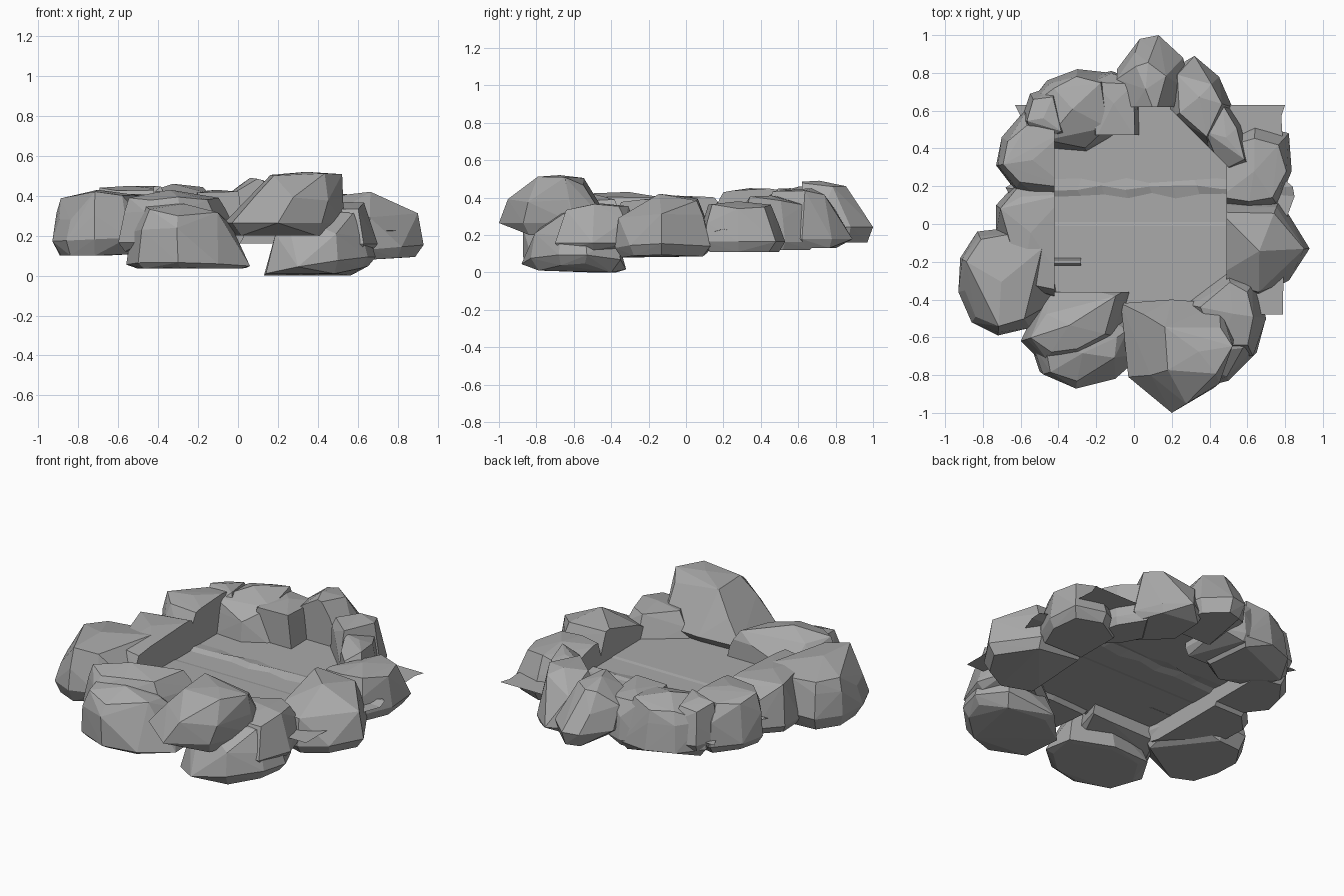
import bpy, bmesh, math, random
from mathutils import Vector

if "Cube" in bpy.data.objects:
    bpy.data.objects.remove(bpy.data.objects["Cube"])

stone = bpy.data.materials.new("stone_grey")
stone.diffuse_color = (0.4, 0.4, 0.4, 1)
stone.use_nodes = True
stone.node_tree.nodes["Principled BSDF"].inputs["Base Color"].default_value = stone.diffuse_color


def finish(bm, name):
    me = bpy.data.meshes.new(name)
    bm.to_mesh(me)
    bm.free()
    me.materials.append(stone)
    ob = bpy.data.objects.new(name, me)
    bpy.context.collection.objects.link(ob)
    return ob


def rock(name, z0, z1, outline, taper=0.62, tilt=(0, 0), wide=0.15, peak=(0, 0), seed=1, keep=None):
    """Faceted boulder: hull of shrinking rings over a footprint, cut flat on the pool side."""
    rnd = random.Random(seed)
    cx = sum(p[0] for p in outline) / len(outline)
    cy = sum(p[1] for p in outline) / len(outline)
    h = z1 - z0
    mid = (1 + taper) / 2 + 0.08
    bm = bmesh.new()
    for scale, t, jit, drop in ((0.88, 0, 0.08, 0.2), (1, wide, 0, 0), (mid, 0.68, 0.14, 0.3),
                                (taper + 0.08, 0.99, 0.18, 0.25)):
        for x, y in outline:
            if rnd.random() < drop:
                continue
            s = scale - rnd.random() * jit
            p = t if t > wide else 0
            px = cx + (x - cx) * s + peak[0] * p
            py = cy + (y - cy) * s + peak[1] * p
            z = z0 + h * (t - rnd.random() * jit) + (1 - t) * (tilt[0] * (x - cx) + tilt[1] * (y - cy))
            bm.verts.new((px, py, max(z, z0)))
    bm.verts.new((cx + peak[0], cy + peak[1], z1))
    res = bmesh.ops.convex_hull(bm, input=bm.verts[:])
    junk = {g for g in res["geom_interior"] + res["geom_unused"] if isinstance(g, bmesh.types.BMVert)}
    bmesh.ops.delete(bm, geom=[v for v in junk if v.is_valid], context="VERTS")
    if keep:  # flat face towards the pool
        (x, y), (nx, ny) = keep
        cut = bmesh.ops.bisect_plane(bm, geom=bm.verts[:] + bm.edges[:] + bm.faces[:],
                                     plane_co=Vector((x, y, 0)), plane_no=Vector((nx, ny, 0)), clear_outer=True)
        edges = [e for e in cut["geom_cut"] if isinstance(e, bmesh.types.BMEdge)]
        if edges:
            bmesh.ops.holes_fill(bm, edges=edges)
    bmesh.ops.recalc_face_normals(bm, faces=bm.faces[:])
    return finish(bm, name)


# pool walls: point and direction of the open water
LEFT, RIGHT = ((-0.42, 0), (1, 0)), ((0.49, 0), (-1, 0))
BACK, BACK_FAR = ((0, 0.47), (0, -1)), ((0, 0.62), (0, -1))
FRONT, DIAG = ((0, -0.36), (0, 1)), ((0.18, 0.62), (-1, -1))

# front boulders
rock("front_high_rock", 0.2, 0.52, [(-0.07, -0.42), (-0.03, -0.81), (0.2, -1.0), (0.42, -0.87),
     (0.53, -0.6), (0.45, -0.42), (0.2, -0.4)], 0.62, wide=0.2, peak=(0.1, -0.03), seed=3)
rock("front_right_low_rock", 0.0, 0.33, [(0.13, -0.5), (0.14, -0.75), (0.3, -0.88), (0.5, -0.83),
     (0.65, -0.68), (0.69, -0.53), (0.6, -0.35), (0.3, -0.32)], 0.72, (0.2, -0.06), seed=4)
rock("front_right_rear_rock", 0.12, 0.37, [(0.25, -0.42), (0.5, -0.23), (0.64, -0.3), (0.7, -0.5),
     (0.63, -0.7), (0.42, -0.7)], 0.66, seed=5)
rock("front_left_low_rock", 0.035, 0.36, [(-0.56, -0.6), (-0.5, -0.78), (-0.3, -0.87), (-0.1, -0.82),
     (0.06, -0.68), (0.04, -0.5), (-0.2, -0.4), (-0.45, -0.42)], 0.62, (-0.02, -0.06), wide=0.05,
     peak=(-0.02, -0.05), seed=6)
rock("front_left_high_rock", 0.12, 0.43, [(-0.6, -0.62), (-0.48, -0.74), (-0.28, -0.72), (-0.08, -0.6),
     (0, -0.32), (-0.43, -0.3), (-0.52, -0.45)], 0.72, seed=7, keep=FRONT)

# left boulders
rock("left_front_rock", 0.1, 0.43, [(-0.93, -0.36), (-0.92, -0.18), (-0.83, -0.04), (-0.66, -0.02),
     (-0.45, -0.1), (-0.4, -0.4), (-0.55, -0.55), (-0.72, -0.59), (-0.86, -0.52)], 0.8, (0.06, 0),
     wide=0.25, seed=8)
rock("left_middle_rock", 0.12, 0.41, [(-0.73, -0.05), (-0.73, 0.1), (-0.62, 0.22), (-0.3, 0.22),
     (-0.3, -0.42), (-0.6, -0.35)], 0.8, seed=9, keep=LEFT)
rock("left_rear_rock", 0.14, 0.45, [(-0.73, 0.31), (-0.7, 0.46), (-0.58, 0.6), (-0.3, 0.55),
     (-0.3, 0.15), (-0.52, 0.12), (-0.63, 0.18)], 0.76, seed=10, keep=LEFT)
rock("left_rear_small_rock", 0.18, 0.45, [(-0.6, 0.54), (-0.55, 0.69), (-0.4, 0.74), (-0.33, 0.45),
     (-0.52, 0.38)], 0.7, seed=11)

# back boulders
rock("back_left_rock", 0.13, 0.46, [(-0.57, 0.62), (-0.46, 0.76), (-0.3, 0.82), (-0.12, 0.8),
     (-0.08, 0.48), (-0.25, 0.38), (-0.5, 0.4)], 0.74, seed=12, keep=((0, 0.43), (0.2, -1)))
rock("back_middle_rock", 0.15, 0.43, [(-0.25, 0.78), (-0.12, 0.81), (0.02, 0.76), (0.03, 0.42),
     (-0.22, 0.42)], 0.8, seed=13, keep=BACK)
rock("back_rock", 0.16, 0.49, [(-0.09, 0.82), (0.03, 0.98), (0.13, 1.0), (0.26, 0.88), (0.3, 0.7),
     (0.2, 0.55), (-0.05, 0.55)], 0.66, wide=0.25, peak=(-0.05, -0.07), seed=14, keep=BACK_FAR)
rock("back_right_rock", 0.13, 0.45, [(0.2, 0.82), (0.32, 0.89), (0.45, 0.78), (0.52, 0.62),
     (0.4, 0.38), (0.18, 0.54)], 0.7, seed=15, keep=DIAG)
rock("back_right_small_rock", 0.12, 0.41, [(0.33, 0.5), (0.46, 0.7), (0.57, 0.53), (0.62, 0.3),
     (0.46, 0.26)], 0.74, seed=16, keep=DIAG)

# right boulders
rock("right_rear_rock", 0.11, 0.38, [(0.4, 0.1), (0.4, 0.4), (0.64, 0.53), (0.82, 0.48),
     (0.835, 0.28), (0.76, 0.1), (0.6, 0.06)], 0.78, wide=0.2, seed=17, keep=RIGHT)
rock("right_front_rock", 0.08, 0.42, [(0.4, 0.12), (0.77, 0.13), (0.93, -0.13), (0.82, -0.3),
     (0.66, -0.38), (0.4, -0.3)], 0.8, (0.1, 0), seed=18, keep=RIGHT)

# rippled water sheet with a shallow step and uneven ends
bm = bmesh.new()
rnd = random.Random(5)
rows = []
# each row: y, z, left end, right end
steps = ((-0.48, 0.225, -0.4, 0.79), (-0.36, 0.225, -0.5, 0.79), (-0.01, 0.222, -0.64, 0.8),
         (0.01, 0.218, -0.64, 0.8), (0.15, 0.218, -0.66, 0.85), (0.19, 0.232, -0.68, 0.84),
         (0.23, 0.225, -0.64, 0.8), (0.57, 0.225, -0.6, 0.78), (0.63, 0.225, -0.63, 0.8))
for y, z, xa, xb in steps:
    wob = 0.015 if 0.1 < y < 0.3 else 0
    rows.append([bm.verts.new((xa + (xb - xa) * i / 12, y + rnd.uniform(-wob, wob), z))
                 for i in range(13)])
for a, b in zip(rows, rows[1:]):
    for i in range(12):
        bm.faces.new((a[i], a[i + 1], b[i + 1], b[i]))
finish(bm, "water_sheet")

# little spout on the left bank
bpy.ops.mesh.primitive_cylinder_add(vertices=6, radius=0.02, depth=0.14, location=(-0.35, -0.2, 0.24),
                                    rotation=(0, math.pi / 2, 0))
bpy.context.object.name = "spout"
bpy.context.object.data.materials.append(stone)
